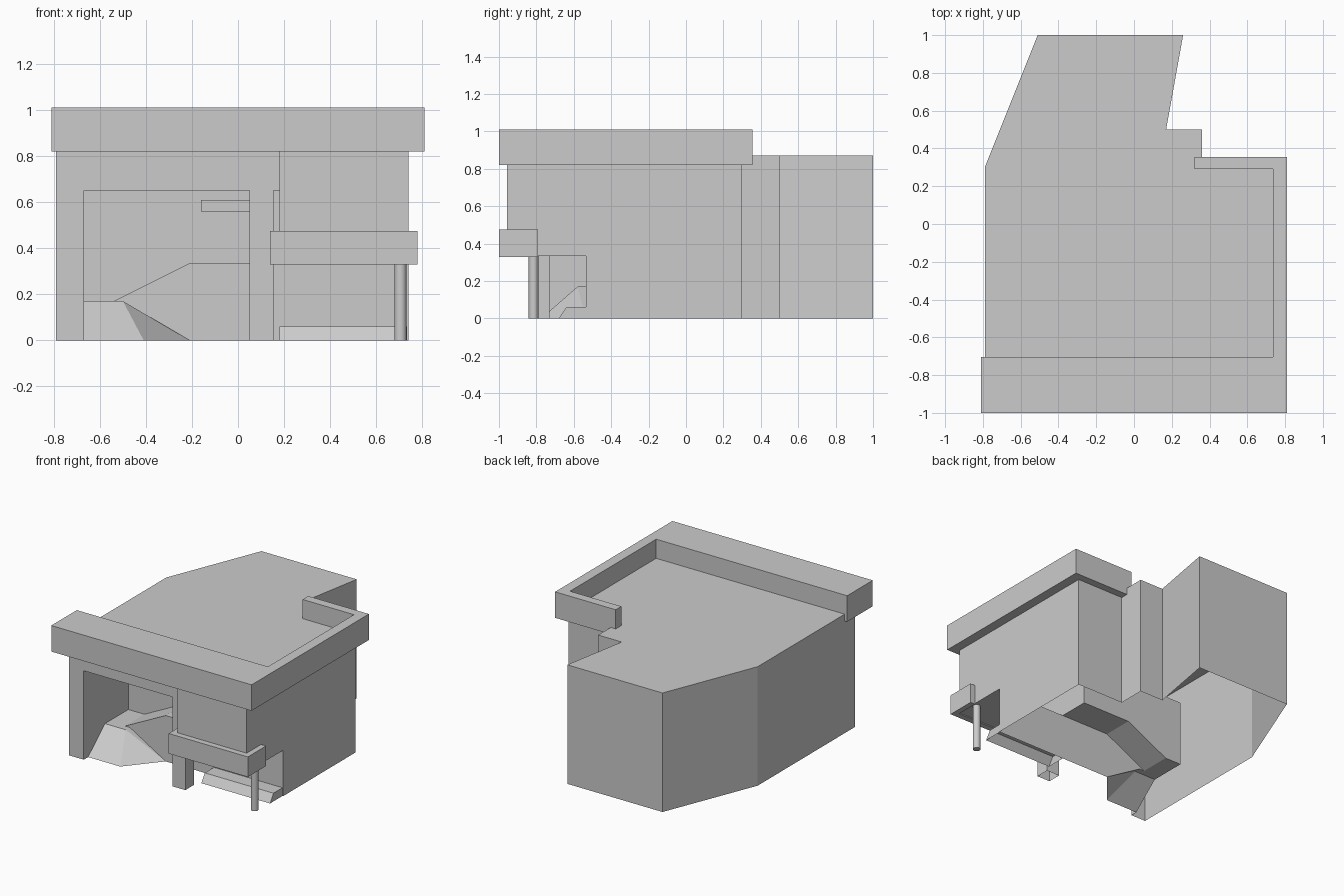
import bpy, bmesh
from mathutils import Vector

if "Cube" in bpy.data.objects:
    bpy.data.objects.remove(bpy.data.objects["Cube"])


def sheet(name, faces):
    """Object from (points, facing) polygons, each turned towards its facing."""
    bm = bmesh.new()
    for pts, facing in faces:
        f = bm.faces.new([bm.verts.new(p) for p in pts])
        f.normal_update()
        if f.normal.dot(Vector(facing)) < 0:
            f.normal_flip()
    bmesh.ops.remove_doubles(bm, verts=bm.verts, dist=0.0005)
    me = bpy.data.meshes.new(name)
    bm.to_mesh(me)
    bm.free()
    ob = bpy.data.objects.new(name, me)
    bpy.context.collection.objects.link(ob)
    return ob


def curtain(path, z0, z1):
    """Vertical walls along a counter-clockwise plan path."""
    out = []
    for (ax, ay), (bx, by) in zip(path, path[1:]):
        out.append(([(ax, ay, z0), (bx, by, z0), (bx, by, z1), (ax, ay, z1)],
                    (by - ay, ax - bx, 0)))
    return out


def prism(name, plan, z0, z1, bottom=True):
    faces = curtain(plan + plan[:1], z0, z1)
    faces.append(([(x, y, z1) for x, y in plan], UP))
    if bottom:
        faces.append(([(x, y, z0) for x, y in plan], DOWN))
    return sheet(name, faces)


def rect(x0, x1, y0, y1):
    return [(x0, y0), (x1, y0), (x1, y1), (x0, y1)]


def flat(x0, x1, y0, y1, z, facing):
    return ([(x, y, z) for x, y in rect(x0, x1, y0, y1)], facing)


UP, DOWN, FRONT, LEFT, RIGHT = (0, 0, 1), (0, 0, -1), (0, -1, 0), (-1, 0, 0), (1, 0, 0)
TOP, FY, BY, WY, RY = 0.87, -0.825, -0.957, -0.535, -0.31   # roof, wall planes
XL, XR, XE = -0.67, 0.18, 0.74                              # recess sides, right wall
FLOOR, LAND, HEAD = 0.335, 0.17, 0.65                       # level heights

# outer shell, open underneath
back = [(XE, 0.3), (0.36, 0.3), (0.36, 0.5), (0.17, 0.5), (0.26, 1), (-0.51, 1), (-0.79, 0.3)]
shell = curtain([(XE, WY)] + back + [(-0.79, FY), (XL, FY)], 0, TOP)
shell += curtain([(XL, FY), (XR, FY)], HEAD, TOP)
shell += curtain([(XR, FY), (XR, BY), (XE, BY), (XE, WY)], FLOOR, TOP)
roof = back + [(-0.79, FY), (XR, FY), (XR, BY), (XE, BY)]
shell.append(([(x, y, TOP) for x, y in roof], UP))
shell.append(flat(XR, XE, BY, WY, FLOOR, DOWN))
sheet("building_shell", shell)

# entrance recess: side walls, back wall, ceiling and stepped floor
profile = [(XL, LAND), (-0.54, LAND), (-0.21, FLOOR), (XR, FLOOR)]
recess = [
    ([(XL, y, z) for y, z in [(FY, 0), (-0.775, 0), (-0.58, LAND), (RY, LAND),
                              (RY, HEAD), (FY, HEAD)]], RIGHT),
    ([(x, RY, z) for x, z in profile + [(XR, HEAD), (XL, HEAD)]], FRONT),
    ([(XR, y, z) for y, z in [(FY, FLOOR), (RY, FLOOR), (RY, HEAD), (FY, HEAD)]], LEFT),
    flat(XL, XR, FY, RY, HEAD, DOWN),
]
for (ax, az), (bx, bz) in zip(profile, profile[1:]):
    recess.append(([(ax, WY, az), (bx, WY, bz), (bx, RY, bz), (ax, RY, az)], UP))
recess.append(([(x, WY, z) for x, z in [(-0.21, 0), (XE, 0), (XE, FLOOR), (-0.21, FLOOR),
                                        (-0.54, LAND), (-0.5, LAND)]], FRONT))
sheet("entrance_recess", recess)

# sloped landing in front of the ramp
tip, toe, end = (-0.5, -0.58, LAND), (-0.41, -0.775, 0), (-0.21, WY, 0)
sheet("landing_slope", [
    flat(XL, -0.5, -0.58, WY, LAND, UP),
    ([(XL, -0.775, 0), toe, tip, (XL, -0.58, LAND)], FRONT),
    ([toe, end, tip], (1, -1, 1)),
    ([tip, end, (-0.5, WY, LAND)], (1, 0, 1)),
])

# low step with a bevelled front
sec = [(-0.68, 0), (-0.64, 0.06), (WY, 0.06), (WY, 0)]
x0, x1 = XR, 0.735
step = [([(x, y, z) for y, z in sec], d) for x, d in ((x0, LEFT), (x1, RIGHT))]
for (ay, az), (by, bz) in zip(sec[:2], sec[1:3]):
    step.append(([(x0, ay, az), (x1, ay, az), (x1, by, bz), (x0, by, bz)], (0, -0.5, 1)))
sheet("porch_step", step)

# roof parapet
prism("parapet", [(-0.81, -1), (0.81, -1), (0.81, 0.355), (0.32, 0.355), (0.32, 0.29),
                  (0.735, 0.29), (0.735, -0.705), (-0.81, -0.705)], 0.82, 1.01)

# porch band wrapped round the projecting bay
prism("porch_band", [(0.14, -1), (0.78, -1), (0.78, -0.79), (XE, -0.79), (XE, BY),
                     (XR, BY), (XR, -0.79), (0.14, -0.79)], 0.328, 0.475)

# supports and wall ledge
prism("square_pillar", rect(0.05, 0.155, -0.83, -0.73), 0, 0.82, bottom=False)
prism("wall_ledge", rect(-0.16, 0.12, -0.35, RY), 0.56, 0.61)
bpy.ops.mesh.primitive_cylinder_add(vertices=24, radius=0.026, depth=FLOOR,
                                    location=(0.706, -0.815, FLOOR / 2))
bpy.context.object.name = "round_column"
bpy.ops.object.shade_smooth_by_angle()
